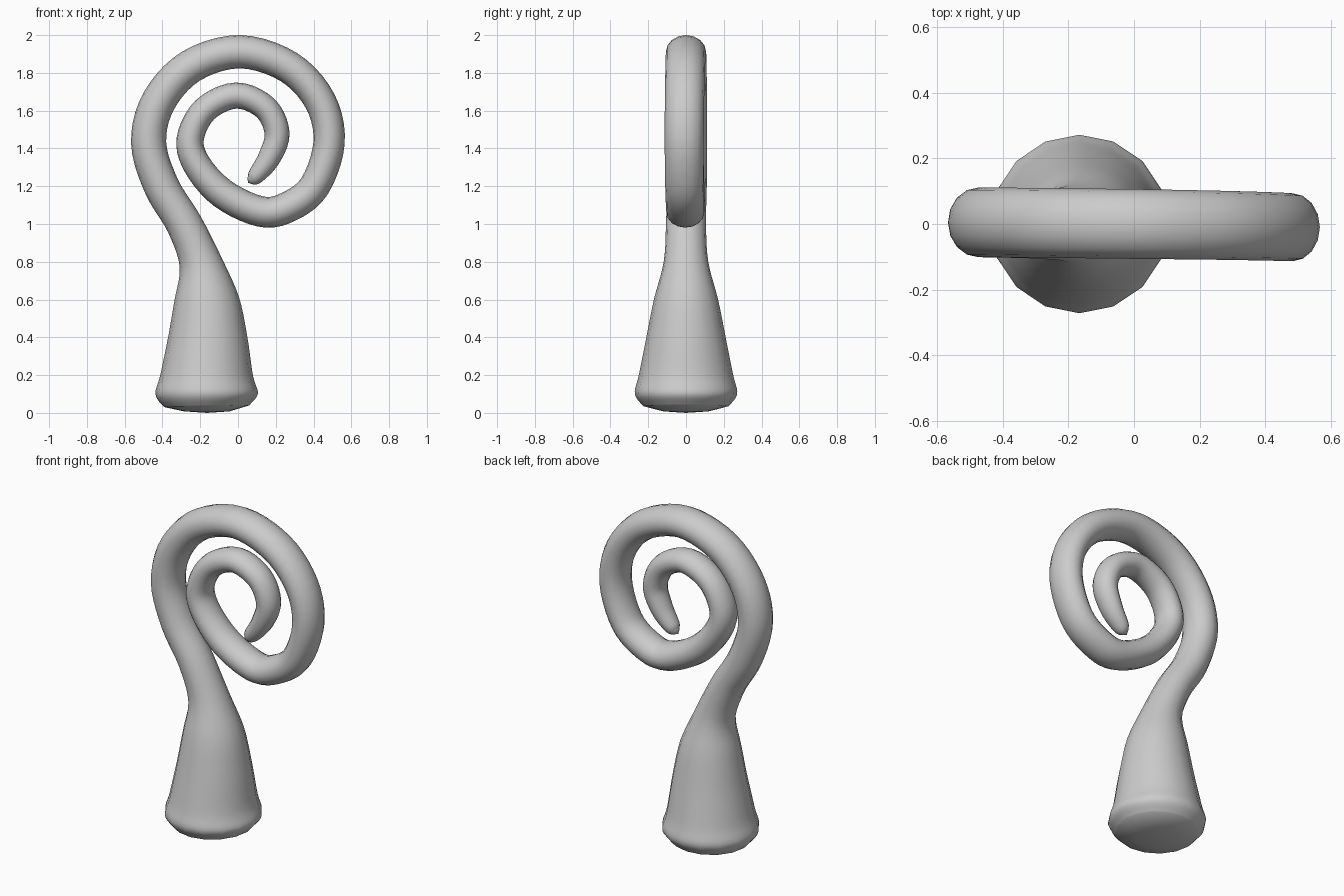
import bpy, bmesh, math
from mathutils import Vector

SIDES, STEPS = 16, 5

# Stations along the centre line: x, z, half thickness in plane, half depth, y offset
STATIONS = [
    (-0.165, 0.035, 0.225, 0.225, 0.0),
    (-0.166, 0.10, 0.271, 0.271, 0.0),
    (-0.165, 0.20, 0.245, 0.250, 0.0),
    (-0.160, 0.40, 0.210, 0.210, 0.0),
    (-0.167, 0.60, 0.172, 0.170, 0.0),
    (-0.200, 0.80, 0.113, 0.118, 0.0),
    (-0.285, 1.00, 0.096, 0.106, 0.0),
    (-0.405, 1.20, 0.094, 0.106, 0.004),
    (-0.473, 1.43, 0.093, 0.106, 0.005),
    (-0.420, 1.65, 0.092, 0.106, 0.005),
    (-0.250, 1.835, 0.090, 0.106, 0.003),
    (0.010, 1.912, 0.088, 0.106, 0.0),
    (0.270, 1.830, 0.086, 0.105, -0.004),
    (0.435, 1.650, 0.084, 0.104, -0.008),
    (0.482, 1.430, 0.083, 0.103, -0.010),
    (0.405, 1.200, 0.082, 0.102, -0.008),
    (0.265, 1.090, 0.082, 0.101, -0.005),
    (0.120, 1.066, 0.081, 0.100, -0.003),
    (-0.080, 1.160, 0.080, 0.098, 0.0),
    (-0.215, 1.310, 0.075, 0.094, 0.0),
    (-0.253, 1.450, 0.072, 0.090, 0.0),
    (-0.175, 1.605, 0.070, 0.087, 0.0),
    (-0.010, 1.680, 0.069, 0.084, 0.0),
    (0.145, 1.615, 0.067, 0.080, 0.0),
    (0.207, 1.480, 0.066, 0.076, 0.0),
    (0.165, 1.350, 0.060, 0.068, 0.0),
    (0.095, 1.255, 0.045, 0.050, 0.0),
    (0.068, 1.228, 0.026, 0.028, 0.0),
]


def catmull(p0, p1, p2, p3, t):
    return [0.5 * (2*b + (c - a)*t + (2*a - 5*b + 4*c - d)*t*t + (3*b - a - 3*c + d)*t**3)
            for a, b, c, d in zip(p0, p1, p2, p3)]


def smooth_stations(pts):
    n, out = len(pts), []
    for i in range(n - 1):
        q = [pts[max(0, min(n - 1, j))] for j in range(i - 1, i + 3)]
        out += [catmull(*q, s / STEPS) for s in range(STEPS)]
    return out + [list(pts[-1])]


def sweep(name, stations):
    bm = bmesh.new()
    rings = []
    for i, (x, z, r, ry, y) in enumerate(stations):
        a, b = stations[max(0, i - 1)], stations[min(len(stations) - 1, i + 1)]
        t = Vector((b[0] - a[0], 0, b[1] - a[1])).normalized()
        side = Vector((t.z, 0, -t.x))
        ring = []
        for k in range(SIDES):
            ang = math.tau * k / SIDES
            p = Vector((x, y, z)) + side * r * math.cos(ang) + Vector((0, ry * math.sin(ang), 0))
            ring.append(bm.verts.new(p))
        rings.append(ring)

    def bridge(lo, hi):
        for k in range(SIDES):
            m = (k + 1) % SIDES
            bm.faces.new((lo[k], lo[m], hi[m], hi[k]))

    for lo, hi in zip(rings, rings[1:]):
        bridge(lo, hi)
    # gently domed underside and rounded tip
    under = [bm.verts.new((-0.165 + 0.12 * math.cos(math.tau * k / SIDES),
                           0.12 * math.sin(math.tau * k / SIDES), 0.008)) for k in range(SIDES)]
    bridge(under, rings[0])
    foot = bm.verts.new((-0.165, 0, 0))
    tip = bm.verts.new((0.052, 0, 1.218))
    for k in range(SIDES):
        m = (k + 1) % SIDES
        bm.faces.new((foot, under[m], under[k]))
        bm.faces.new((tip, rings[-1][k], rings[-1][m]))
    bmesh.ops.recalc_face_normals(bm, faces=bm.faces)
    for f in bm.faces:
        f.smooth = True
    me = bpy.data.meshes.new(name)
    bm.to_mesh(me)
    bm.free()
    ob = bpy.data.objects.new(name, me)
    bpy.context.collection.objects.link(ob)
    return ob


# Flared foot running up into the coiled tendril
sweep("coiled_tendril", smooth_stations(STATIONS))
